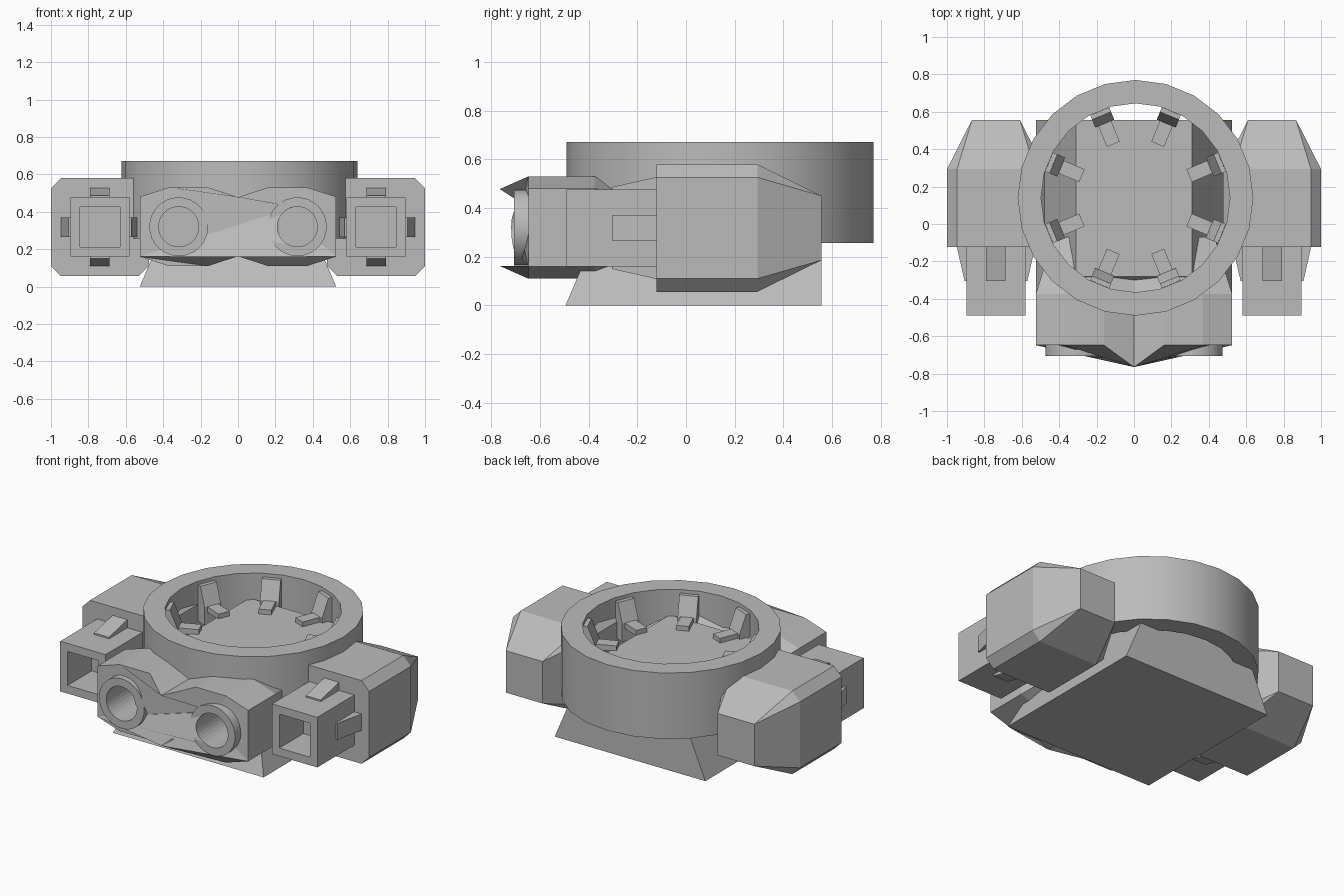
import bpy, bmesh, math
from mathutils import Matrix, Vector

old = bpy.data.objects.get("Cube")
if old:
    bpy.data.objects.remove(old, do_unlink=True)

grey = bpy.data.materials.new("plain_grey")
grey.use_nodes = True
COLOR = (0.5, 0.5, 0.5, 1)
grey.diffuse_color = COLOR
grey.node_tree.nodes["Principled BSDF"].inputs["Base Color"].default_value = COLOR


def finish(name, bm, smooth=False):
    bmesh.ops.recalc_face_normals(bm, faces=bm.faces)
    mesh = bpy.data.meshes.new(name)
    bm.to_mesh(mesh)
    bm.free()
    mesh.materials.append(grey)
    ob = bpy.data.objects.new(name, mesh)
    bpy.context.collection.objects.link(ob)
    if smooth:
        bpy.ops.object.select_all(action='DESELECT')
        ob.select_set(True)
        bpy.context.view_layer.objects.active = ob
        bpy.ops.object.shade_smooth_by_angle(angle=math.radians(30))
    return ob


def loft(name, sections):
    """Skin a list of closed loops that share a point count, with end caps."""
    bm = bmesh.new()
    loops = [[bm.verts.new(p) for p in s] for s in sections]
    n = len(loops[0])
    for a, b in zip(loops, loops[1:]):
        for i in range(n):
            j = (i + 1) % n
            bm.faces.new((a[i], a[j], b[j], b[i]))
    bm.faces.new(loops[0])
    bm.faces.new(loops[-1])
    bmesh.ops.remove_doubles(bm, verts=bm.verts, dist=0.0005)
    return finish(name, bm)


def revolve(name, profile, matrix, steps):
    """Spin a closed (radius, height) profile around local z."""
    bm = bmesh.new()
    loops = []
    for k in range(steps):
        a = 2 * math.pi * k / steps
        loops.append([bm.verts.new((r * math.cos(a), r * math.sin(a), h)) for r, h in profile])
    n = len(profile)
    for k in range(steps):
        a, b = loops[k], loops[(k + 1) % steps]
        for i in range(n):
            j = (i + 1) % n
            bm.faces.new((a[i], a[j], b[j], b[i]))
    bm.transform(matrix)
    return finish(name, bm, True)


def rect(cx, cz, hx, hz, y):
    return [(cx + sx * hx, y, cz + sz * hz) for sx, sz in ((-1, -1), (1, -1), (1, 1), (-1, 1))]


def octagon(cx, cz, hx, hz, c, y):
    pts = []
    for sx, sz in ((1, 1), (-1, 1), (-1, -1), (1, -1)):
        a = (cx + sx * hx, y, cz + sz * (hz - c))
        b = (cx + sx * (hx - c), y, cz + sz * hz)
        pts += [a, b] if sx == sz else [b, a]
    return pts


# Sloped base with an upright back
def base_loop(x, front, z):
    return [(-x, front, z), (x, front, z), (x, 0.557, z), (-x, 0.557, z)]


loft("base", [base_loop(0.525, -0.495, 0), base_loop(0.31, -0.28, 0.505)])

# Front body: chamfered block with a pointed nose and a shallow central valley
HALF = [(0.16, 0.21), (0.37, 0.21), (0.525, 0.16)]


def body_loop(y, nose, sx=1, sz=1):
    top = [(0, nose, 0.32 + 0.158 * sz)] + [(x * sx, y, 0.32 + z * sz) for x, z in HALF]
    right = top + [(x, yy, 0.64 - z) for x, yy, z in reversed(top)]
    left = [(-x, yy, z) for x, yy, z in reversed(right) if x > 0]
    return right + left


body = loft("front_body", [body_loop(-0.648, -0.765), body_loop(-0.375, -0.375),
                           body_loop(-0.07, -0.07, 0.82, 0.5)])

# Large round collar
RING = Vector((0.008, 0.14, 0))
revolve("collar_ring", [(0.63, 0.257), (0.63, 0.672), (0.505, 0.672), (0.505, 0.257)],
        Matrix.Translation(RING), 24)

# Eight clips inside the collar: a foot and a leaning upright
for k in range(8):
    turn = Matrix.Translation(RING) @ Matrix.Rotation(math.radians(22.5 + 45 * k), 4, 'Z')

    def side(profile, y):
        return [turn @ Vector((r, y, z)) for r, z in profile]

    foot = [(0.31, 0.5), (0.31, 0.535), (0.45, 0.535), (0.45, 0.5)]
    upright = [(0.43, 0.42), (0.43, 0.535), (0.475, 0.65), (0.5, 0.65), (0.5, 0.42)]
    loft("clip_foot", [side(foot, -0.037), side(foot, 0.037)])
    loft("clip_upright", [side(upright, -0.055), side(upright, 0.055)])

for s, label in ((1, "left"), (-1, "right")):
    # Round ports on the front, with bores sunk into the body
    port = Matrix.Translation((s * 0.317, -0.648, 0.32)) @ Matrix.Rotation(math.pi / 2, 4, 'X')
    revolve(label + "_port_rim", [(0.107, -0.01), (0.157, -0.01), (0.157, 0.058), (0.107, 0.058)],
            port, 32)
    bm = bmesh.new()
    bmesh.ops.create_cone(bm, cap_ends=True, segments=32, radius1=0.107, radius2=0.107, depth=0.4)
    bm.transform(port)
    cutter = finish(label + "_bore_cutter", bm)
    cutter.hide_render = True
    cutter.hide_viewport = True
    cutter.display_type = 'WIRE'
    cut = body.modifiers.new(label + "_bore", 'BOOLEAN')
    cut.operation = 'DIFFERENCE'
    cut.solver = 'EXACT'
    cut.object = cutter

    # Side pod, chamfered and tapering to a small rectangle at the back
    cx, cz = s * 0.738, 0.318
    loft(label + "_pod", [octagon(cx, cz, 0.262, 0.262, 0.054, -0.122),
                          octagon(cx, cz, 0.262, 0.262, 0.054, 0.293),
                          octagon(cx, cz, 0.128, 0.132, 0, 0.557)])

    # Square barrel with a deep square opening
    loft(label + "_barrel", [rect(cx, cz, 0.107, 0.107, -0.25), rect(cx, cz, 0.107, 0.107, -0.49),
                             rect(cx, cz, 0.158, 0.158, -0.49), rect(cx, cz, 0.158, 0.158, -0.12)])

    # Ramped tabs on the four sides of the barrel
    for k in range(4):
        spin = Matrix.Translation((cx, 0, cz)) @ Matrix.Rotation(k * math.pi / 2, 4, 'Y')
        ramp = [(-0.305, 0.15), (-0.305, 0.168), (-0.11, 0.212), (-0.11, 0.15)]
        loft(label + "_barrel_tab", [[spin @ Vector((x, y, z)) for y, z in ramp]
                                     for x in (-0.052, 0.052)])
